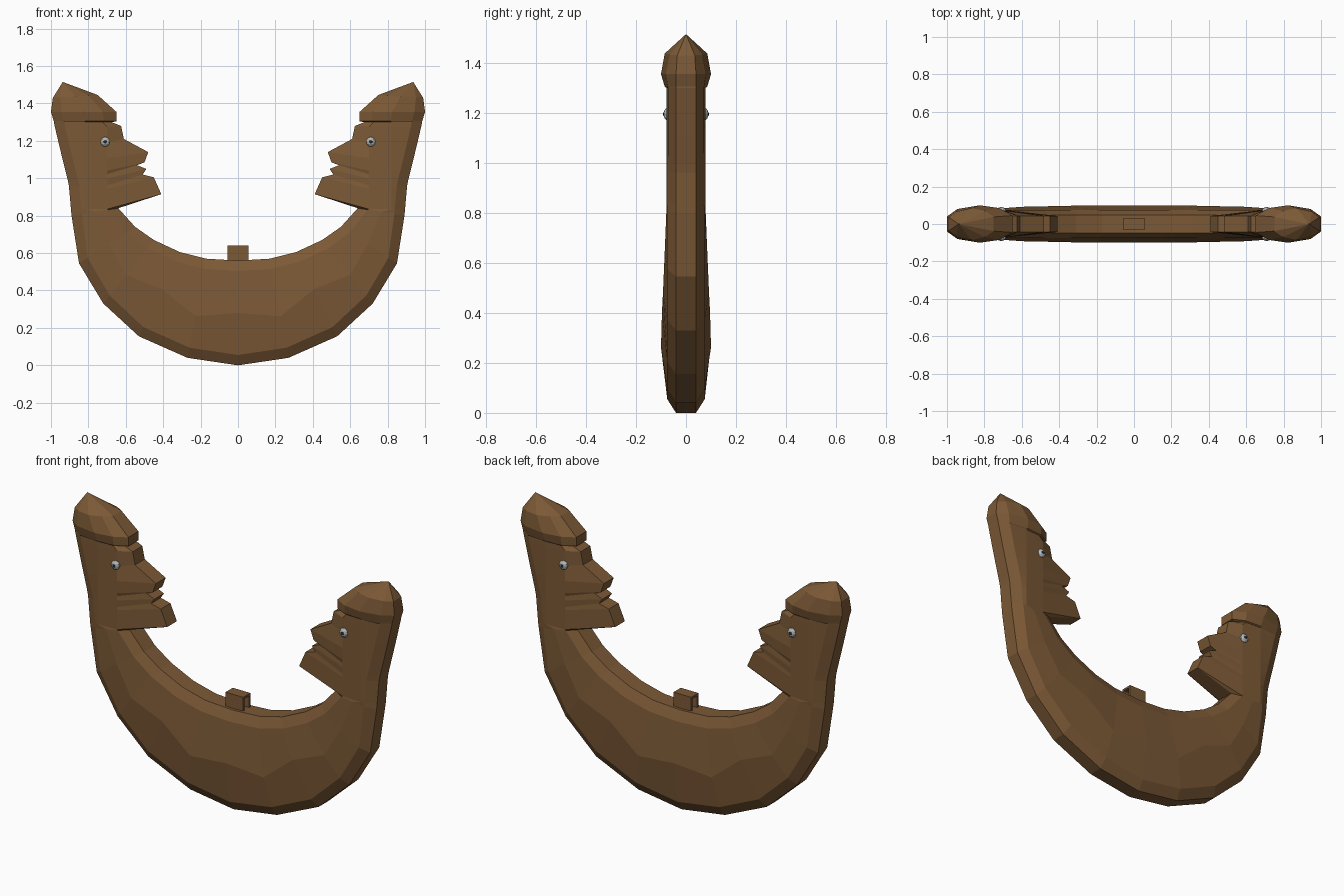
import bpy, bmesh, math
from mathutils import Vector

cube = bpy.data.objects.get("Cube")
if cube:
    bpy.data.objects.remove(cube)


def material(name, colour):
    mat = bpy.data.materials.new(name)
    mat.use_nodes = True
    mat.diffuse_color = (*colour, 1)
    bsdf = next(n for n in mat.node_tree.nodes if n.type == 'BSDF_PRINCIPLED')
    bsdf.inputs["Base Color"].default_value = (*colour, 1)
    bsdf.inputs["Roughness"].default_value = 0.8
    return mat


wood = material("carved wood", (0.2, 0.1, 0.037))
silver = material("eye grey", (0.45, 0.48, 0.48))
black = material("pupil black", (0.02, 0.02, 0.02))


def make_object(name, bm, mat):
    mesh = bpy.data.meshes.new(name)
    bmesh.ops.recalc_face_normals(bm, faces=bm.faces)
    bm.to_mesh(mesh)
    bm.free()
    mesh.materials.append(mat)
    obj = bpy.data.objects.new(name, mesh)
    bpy.context.collection.objects.link(obj)
    return obj


def interpolate(table, z):
    for (z0, x0), (z1, x1) in zip(table, table[1:]):
        if z <= z1:
            return x0 + (x1 - x0) * (z - z0) / (z1 - z0)
    return table[-1][1]


# Each station: five (x, z) points from outer rim to inner rim, and half depths
stations = []

# Crescent body: outer point, inner point, ridge position, ridge half depth
crescent = [
    ((0, 0), (0, 0.56), 0.5, 0.1),
    ((0.27, 0.04), (0.17, 0.57), 0.42, 0.1),
    ((0.53, 0.155), (0.31, 0.605), 0.56, 0.096),
    ((0.72, 0.33), (0.45, 0.67), 0.45, 0.092),
    ((0.85, 0.545), (0.55, 0.74), 0.52, 0.085),
    ((0.89, 0.80), (0.64, 0.84), 0.5, 0.078),
]
for outer, inner, ridge, depth in crescent:
    a, b = Vector(outer), Vector(inner)
    rim = 0.055 / (b - a).length
    points = [a.lerp(b, t) for t in (0, rim, ridge, 1 - rim, 1)]
    stations.append((points, (0.04, 0.075, depth, 0.075, 0.048)))

# Head: face profile from chin to brow, with the back of the head behind it
back = [(0.8, 0.89), (0.97, 0.905), (1.15, 0.95), (1.3, 0.985)]
face = [(0.41, 0.915), (0.45, 1.005), (0.51, 1.02), (0.49, 1.05),
        (0.54, 1.07), (0.5, 1.085), (0.48, 1.14), (0.61, 1.21),
        (0.625, 1.28), (0.675, 1.3)]
chin, brow, jaw = face[0][1], face[-1][1], 0.835
for x, z in face:
    zb = jaw + (z - chin) / (brow - chin) * (brow - jaw)
    xb = interpolate(back, zb)
    cheek = max(0.7, x + 0.05)
    points = [(xb, zb), (xb - 0.055, zb), (0.82, zb), (cheek, zb), (x, z)]
    stations.append((points, (0.04, 0.072, 0.078, 0.073, 0.043)))

# Cap: lower rim, widest band, shoulder
cap = [
    ((0.985, 1.305), (0.65, 1.305), (0.04, 0.072, 0.085, 0.078, 0.045)),
    ((1.0, 1.355), (0.65, 1.355), (0.04, 0.08, 0.1, 0.085, 0.045)),
    ((0.99, 1.43), (0.75, 1.445), (0.035, 0.065, 0.085, 0.07, 0.038)),
]
for outer, inner, depths in cap:
    a, b = Vector(outer), Vector(inner)
    stations.append(([a.lerp(b, t) for t in (0, 0.16, 0.5, 0.8, 1)], depths))

# Loft the stations, close the cap to a point, mirror to the other half
bm = bmesh.new()
rings = []
for points, depths in stations:
    front = [bm.verts.new((p[0], -d, p[1])) for p, d in zip(points, depths)]
    rear = [bm.verts.new((p[0], d, p[1])) for p, d in zip(points, depths)]
    rings.append(front + rear[::-1])
count = len(rings[0])
for low, high in zip(rings, rings[1:]):
    for i in range(count):
        j = (i + 1) % count
        bm.faces.new((low[i], low[j], high[j], high[i]))
apex = bm.verts.new((0.937, 0, 1.515))
for i in range(count):
    bm.faces.new((rings[-1][i], rings[-1][(i + 1) % count], apex))
body = make_object("crescent_with_heads", bm, wood)
mirror = body.modifiers.new("Mirror", 'MIRROR')
mirror.use_axis[0] = True
mirror.use_clip = True

# Hanging lug with a square hole running sideways
bm = bmesh.new()
bmesh.ops.create_cube(bm, size=1)
bmesh.ops.scale(bm, vec=(0.11, 0.064, 0.1), verts=bm.verts)
bmesh.ops.translate(bm, vec=(0, 0, 0.59), verts=bm.verts)
ends = [f for f in bm.faces if abs(f.normal.x) > 0.9]
bmesh.ops.inset_individual(bm, faces=ends, thickness=0.017)
hole_edges = [e for f in ends for e in f.edges]
bmesh.ops.delete(bm, geom=ends, context='FACES_ONLY')
bmesh.ops.bridge_loops(bm, edges=hole_edges)
make_object("hanging_lug", bm, wood)


# Eyes on both faces of both heads
def bead(name, mat, centre, radius, depth):
    bm = bmesh.new()
    bmesh.ops.create_uvsphere(bm, u_segments=10, v_segments=6, radius=1)
    bmesh.ops.scale(bm, vec=(radius, depth, radius), verts=bm.verts)
    bmesh.ops.translate(bm, vec=centre, verts=bm.verts)
    make_object(name, bm, mat)


for sx, side in ((1, "left"), (-1, "right")):
    for sy, facing in ((-1, "front"), (1, "back")):
        label = f"{side}_head_{facing}"
        bead(label + "_eye", silver, (sx * 0.71, sy * 0.072, 1.195), 0.026, 0.018)
        bead(label + "_pupil", black, (sx * 0.71, sy * 0.083, 1.195), 0.011, 0.009)
